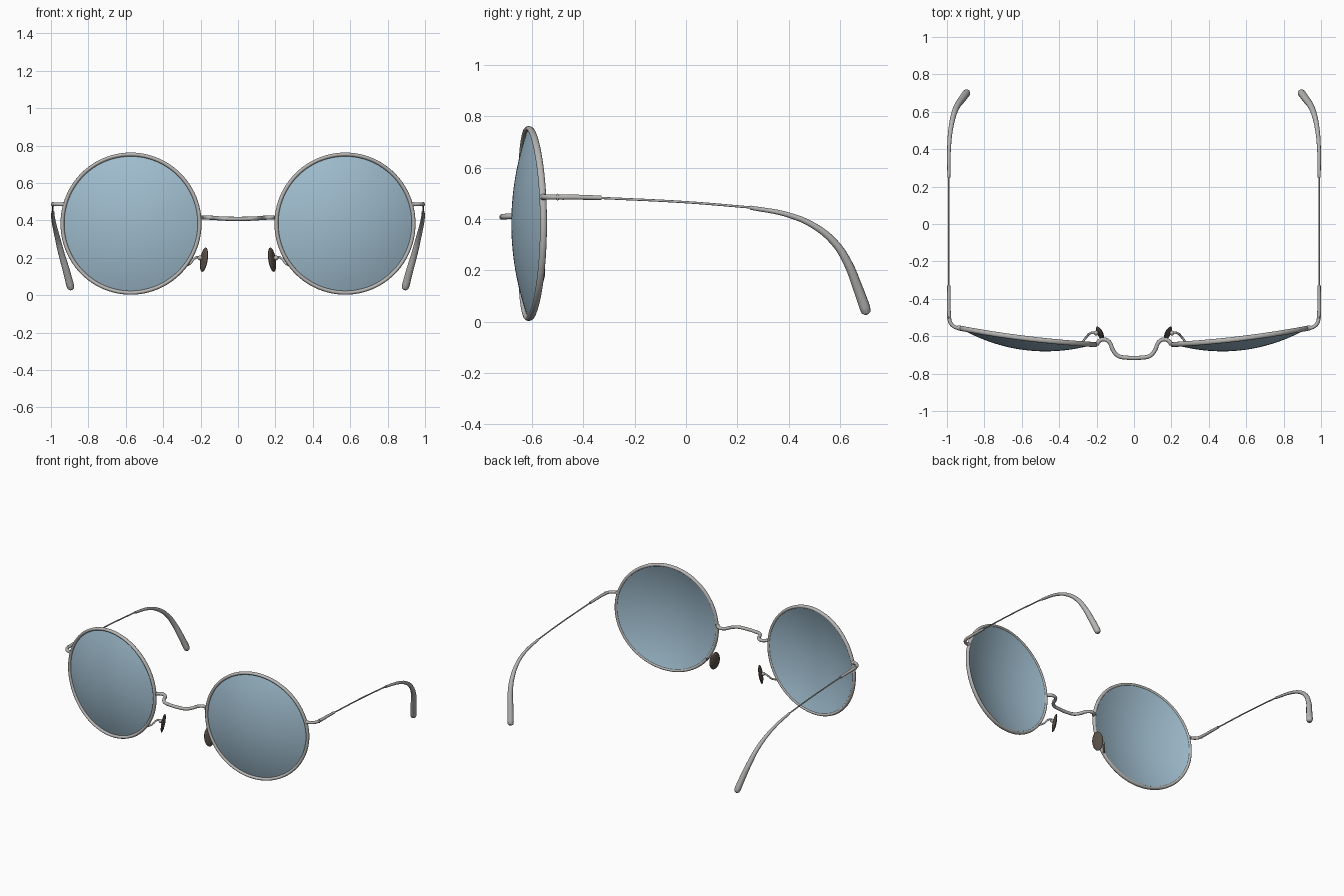
import bpy
import bmesh
from math import sin, cos, pi, atan2
from mathutils import Matrix, Vector

if "Cube" in bpy.data.objects:
    bpy.data.objects.remove(bpy.data.objects["Cube"], do_unlink=True)


def material(name, rgb):
    m = bpy.data.materials.new(name)
    m.use_nodes = True
    m.diffuse_color = (*rgb, 1)
    m.node_tree.nodes["Principled BSDF"].inputs["Base Color"].default_value = (*rgb, 1)
    return m


METAL = material("silver metal", (0.47, 0.465, 0.455))
GLASS = material("blue tinted glass", (0.35, 0.51, 0.62))
RUBBER = material("dark brown rubber", (0.1, 0.078, 0.065))

LENS_R = 0.364
TILT = atan2(0.09, 0.74)


def add_mesh(name, mesh, mat):
    mesh.materials.clear()
    mesh.materials.append(mat)
    for p in mesh.polygons:
        p.use_smooth = True
        p.material_index = 0
    ob = bpy.data.objects.new(name, mesh)
    bpy.context.collection.objects.link(ob)
    bpy.ops.object.select_all(action="DESELECT")
    bpy.context.view_layer.objects.active = ob
    ob.select_set(True)
    bpy.ops.object.shade_smooth_by_angle(angle=pi / 4)
    return ob


def from_bmesh(name, bm, mat):
    bmesh.ops.recalc_face_normals(bm, faces=bm.faces)
    mesh = bpy.data.meshes.new(name)
    bm.to_mesh(mesh)
    bm.free()
    return add_mesh(name, mesh, mat)


def tube(name, points, radii, side=1, mat=METAL):
    """Round bar through points, with a radius at each point."""
    cu = bpy.data.curves.new(name, "CURVE")
    cu.dimensions = "3D"
    cu.bevel_depth = 1
    cu.bevel_resolution = 4
    cu.resolution_u = 8
    cu.use_fill_caps = True
    sp = cu.splines.new("BEZIER")
    sp.bezier_points.add(len(points) - 1)
    for i, (x, y, z) in enumerate(points):
        bp = sp.bezier_points[i]
        bp.co = (side * x, y, z)
        bp.radius = radii[i] if isinstance(radii, (list, tuple)) else radii
        bp.handle_left_type = bp.handle_right_type = "AUTO"
    temp = bpy.data.objects.new(name + "_path", cu)
    bpy.context.collection.objects.link(temp)
    bpy.context.view_layer.update()
    mesh = bpy.data.meshes.new_from_object(
        temp.evaluated_get(bpy.context.evaluated_depsgraph_get()))
    bpy.data.objects.remove(temp, do_unlink=True)
    return add_mesh(name, mesh, mat)


def revolve(name, profile, side, mat, steps=96):
    """Closed (radius, depth) loop turned about the lens axis, with a slight face curve."""
    bm = bmesh.new()
    place = Matrix.Translation((side * 0.572, -0.6, 0.383)) @ Matrix.Rotation(side * TILT, 4, "Z")
    rings = []
    for k in range(steps):
        a = 2 * pi * k / steps
        rings.append([bm.verts.new(place @ Vector((
            r * cos(a), d - 0.012 * (r / LENS_R * sin(a)) ** 2, r * sin(a))))
            for r, d in profile])
    n = len(profile)
    for k in range(steps):
        p, q = rings[k], rings[(k + 1) % steps]
        for j in range(n):
            bm.faces.new((p[j], p[(j + 1) % n], q[(j + 1) % n], q[j]))
    bmesh.ops.remove_doubles(bm, verts=bm.verts, dist=0.0001)
    return from_bmesh(name, bm, mat)


def ball(name, centre, size, mat, rotation=None):
    bm = bmesh.new()
    bmesh.ops.create_uvsphere(bm, u_segments=24, v_segments=14, radius=1)
    rot = rotation or Matrix.Identity(4)
    bm.transform(Matrix.Translation(centre) @ rot @ Matrix.Diagonal((*size, 1)))
    return from_bmesh(name, bm, mat)


def bulge(r):
    return -0.075 * (1 - (r / LENS_R) ** 2)


# Lens profile: domed front and hollow back; rim profile: rounded bar
STEPS = 14
radii = [LENS_R * i / STEPS for i in range(STEPS + 1)]
lens_profile = [(max(r, 0.00002), bulge(r)) for r in radii]
lens_profile += [(max(r, 0.00002), bulge(r) + 0.008) for r in reversed(radii)]
rim_profile = [(0.3695 + 0.0105 * cos(2 * pi * i / 12), 0.0135 * sin(2 * pi * i / 12))
               for i in range(12)]

for side, label in ((1, "left"), (-1, "right")):
    revolve(label + "_lens", lens_profile, side, GLASS)
    revolve(label + "_rim", rim_profile, side, METAL)

    # Hinge piece curving from the rim into the temple
    tube(label + "_end_piece",
         [(0.925, -0.557, 0.486), (0.955, -0.552, 0.486), (0.98, -0.53, 0.486),
          (0.989, -0.48, 0.486), (0.99, -0.4, 0.485), (0.99, -0.33, 0.483)],
         [0.01, 0.01, 0.01, 0.0105, 0.0095, 0.0085], side)
    ball(label + "_end_joint", (side * 0.932, -0.556, 0.486), (0.016, 0.014, 0.012), METAL)
    ball(label + "_hinge_screw", (side * 0.99, -0.5, 0.486), (0.009, 0.007, 0.013), METAL)

    # Thin temple wire
    tube(label + "_temple_wire",
         [(0.99, -0.34, 0.483), (0.99, 0, 0.466), (0.99, 0.27, 0.444)], 0.0045, side)

    # Thick ear tip hooking down and inward
    tube(label + "_ear_tip",
         [(0.99, 0.25, 0.445), (0.989, 0.4, 0.416), (0.981, 0.5, 0.373),
          (0.965, 0.58, 0.307), (0.946, 0.63, 0.23), (0.919, 0.668, 0.136),
          (0.897, 0.698, 0.052), (0.893, 0.702, 0.037), (0.891, 0.704, 0.029)],
         [0.008, 0.01, 0.012, 0.0145, 0.017, 0.0195, 0.021, 0.018, 0.008], side)

    # Nose pad and its wire arm
    tube(label + "_pad_arm",
         [(0.275, -0.63, 0.16), (0.255, -0.605, 0.17), (0.235, -0.585, 0.195),
          (0.212, -0.58, 0.205), (0.185, -0.585, 0.198)], 0.006, side)
    ball(label + "_pad_mount", (side * 0.203, -0.583, 0.2), (0.013, 0.013, 0.013), METAL)
    turn = Matrix.Rotation(side * -0.46, 4, "Z") @ Matrix.Rotation(side * -0.16, 4, "Y")
    ball(label + "_nose_pad", (side * 0.182, -0.583, 0.19), (0.012, 0.038, 0.066), RUBBER, turn)

# Bridge bowed forward between the rims
half = [(0.2, -0.645, 0.416), (0.185, -0.625, 0.416), (0.16, -0.617, 0.415),
        (0.132, -0.632, 0.414), (0.112, -0.675, 0.412), (0.085, -0.705, 0.41),
        (0.045, -0.714, 0.409)]
tube("bridge", half + [(-x, y, z) for x, y, z in reversed(half)], 0.011)
